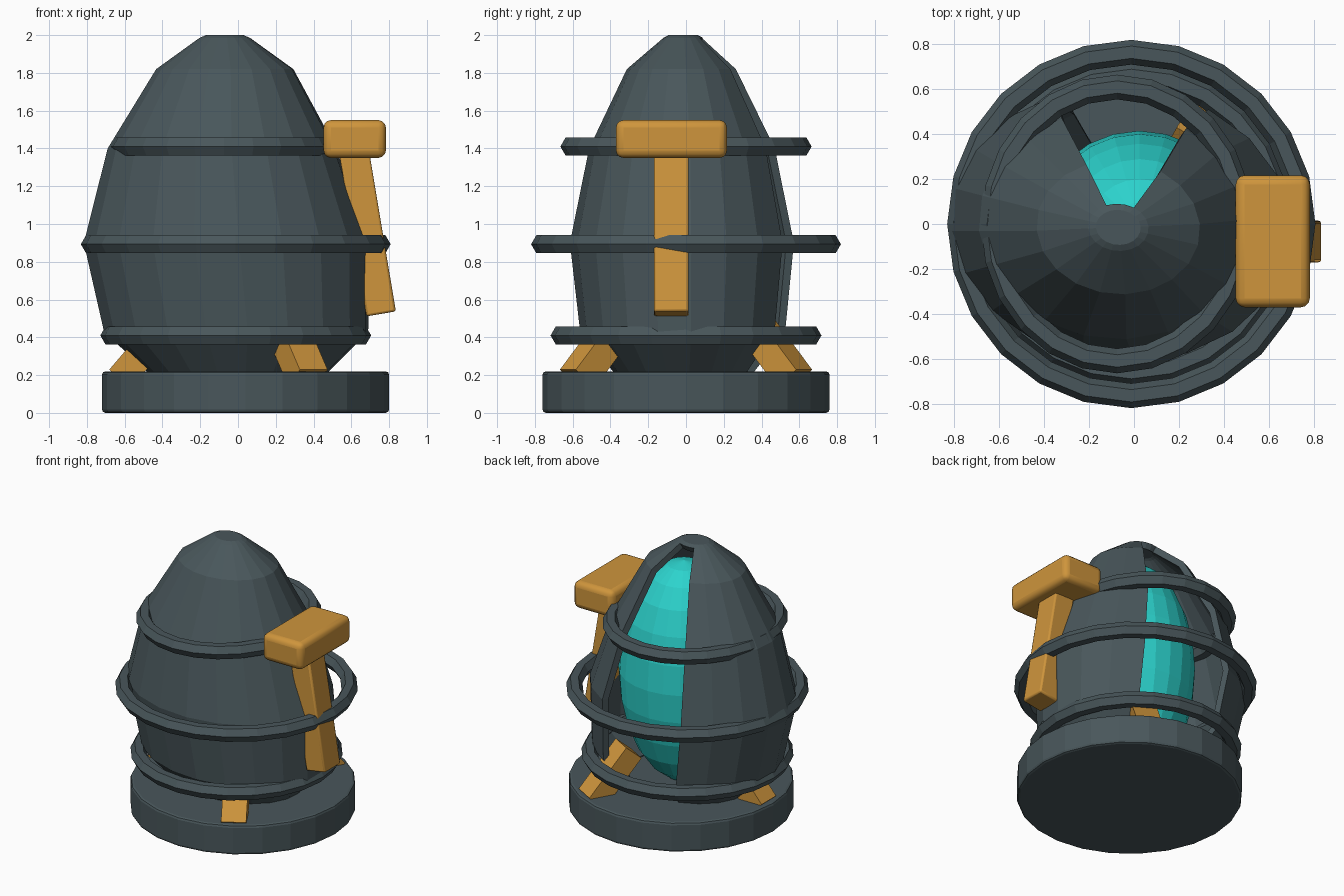
import bpy, bmesh
from math import sin, cos, pi, radians, atan2
from mathutils import Vector, Matrix

cube = bpy.data.objects.get("Cube")
if cube:
    bpy.data.objects.remove(cube, do_unlink=True)


def material(name, rgb):
    m = bpy.data.materials.new(name)
    m.use_nodes = True
    m.diffuse_color = (*rgb, 1)
    m.node_tree.nodes["Principled BSDF"].inputs["Base Color"].default_value = (*rgb, 1)
    return m


SLATE = material("dark_slate", (0.066, 0.094, 0.104))
ORANGE = material("amber_orange", (0.62, 0.3, 0.045))
TEAL = material("bright_teal", (0.025, 0.65, 0.61))
SIDES = 24


def make(name, bm, mat):
    bmesh.ops.recalc_face_normals(bm, faces=bm.faces)
    mesh = bpy.data.meshes.new(name)
    bm.to_mesh(mesh)
    bm.free()
    mesh.materials.append(mat)
    ob = bpy.data.objects.new(name, mesh)
    bpy.context.collection.objects.link(ob)
    return ob


def bevel(ob, width, segments=2):
    mod = ob.modifiers.new("bevel", "BEVEL")
    mod.width, mod.segments = width, segments
    mod.limit_method, mod.angle_limit = "ANGLE", radians(40)


def smooth(ob):
    bpy.ops.object.select_all(action="DESELECT")
    ob.select_set(True)
    bpy.context.view_layer.objects.active = ob
    bpy.ops.object.shade_smooth_by_angle(angle=radians(35))


def box(name, size, center, mat, tilt=0, turn=0):
    bm = bmesh.new()
    place = (Matrix.Translation(center) @ Matrix.Rotation(turn, 4, "Z")
             @ Matrix.Rotation(tilt, 4, "Y") @ Matrix.Diagonal((*size, 1)))
    bmesh.ops.create_cube(bm, size=1, matrix=place)
    return make(name, bm, mat)


def hoop(name, z, cx, rx, ry, tube=0.055):
    # Elliptical band with a hexagonal cross-section
    bm = bmesh.new()
    rows = []
    for i in range(SIDES):
        a = 2 * pi * i / SIDES
        rows.append([bm.verts.new((cx + (rx + tube * cos(b)) * cos(a),
                                   (ry + tube * cos(b)) * sin(a),
                                   z + tube * sin(b)))
                     for b in (k * pi / 3 for k in range(6))])
    for i in range(SIDES):
        p, q = rows[i], rows[(i + 1) % SIDES]
        for k in range(6):
            n = (k + 1) % 6
            bm.faces.new((p[k], q[k], q[n], p[n]))
    return make(name, bm, SLATE)


# Round base
bm = bmesh.new()
bmesh.ops.create_cone(bm, cap_ends=True, segments=SIDES, radius1=0.76, radius2=0.76,
                      depth=0.22, matrix=Matrix.Translation((0.04, 0, 0.11)))
bevel(make("base", bm, SLATE), 0.018)

# Oval shell, slightly turned, with three panels left out at the back:
# height, centre x, centre y, radius x, radius y
profile = [(2.0, -0.07, -0.015, 0.1, 0.078), (1.985, -0.07, -0.015, 0.135, 0.105),
           (1.82, -0.07, -0.015, 0.365, 0.298), (1.4, -0.085, -0.005, 0.608, 0.508),
           (0.9, -0.06, -0.002, 0.76, 0.612), (0.43, -0.01, 0, 0.703, 0.56),
           (0.2, 0, 0, 0.465, 0.37)]
PANELS, GAP = 20, (3, 4, 5)
turn = Matrix.Rotation(radians(-5), 3, "Z")
bm = bmesh.new()
rows = []
for z, cx, cy, rx, ry in profile:
    angles = [2 * pi * (i + 0.5) / PANELS for i in range(PANELS)]
    rows.append([bm.verts.new(Vector((cx, cy, z)) + turn @ Vector((rx * cos(a), ry * sin(a), 0)))
                 for a in angles])
bm.faces.new(rows[0])
for level, (p, q) in enumerate(zip(rows, rows[1:])):
    for i in range(PANELS):
        if level and i in GAP:
            continue
        n = (i + 1) % PANELS
        bm.faces.new((p[i], q[i], q[n], p[n]))
bmesh.ops.delete(bm, geom=[v for v in bm.verts if not v.link_faces], context="VERTS")
shell = make("shell", bm, SLATE)
wall = shell.modifiers.new("wall", "SOLIDIFY")
wall.thickness, wall.offset = 0.045, -1

# Glowing core inside the shell
bm = bmesh.new()
bmesh.ops.create_uvsphere(bm, u_segments=24, v_segments=12, radius=1,
                          matrix=Matrix.Translation((0.025, -0.015, 1.01))
                          @ Matrix.Diagonal((0.45, 0.43, 0.81, 1)))
make("core", bm, TEAL)

# Three hoops around the shell
hoop("lower_hoop", 0.41, -0.012, 0.662, 0.662)
hoop("middle_hoop", 0.893, -0.012, 0.765, 0.765)
hoop("upper_hoop", 1.41, -0.075, 0.552, 0.61)

# Slanted braces standing on the base, spaced around its centre
for i, name in enumerate(("back_brace", "side_brace", "front_brace")):
    spin = radians(60 + 120 * i)
    foot, top = Vector((0.665, 0, 0.18)), Vector((0.39, 0, 0.5))
    mid, run = (foot + top) / 2, top - foot
    center = Vector((0.04, 0, 0)) + Matrix.Rotation(spin, 3, "Z") @ mid
    box(name, (0.15, 0.17, run.length), center, ORANGE,
        tilt=atan2(run.x, run.z), turn=spin)

# Mallet leaning on the side
handle = box("mallet_handle", (0.158, 0.185, 0.92), (0.682, -0.078, 0.978), ORANGE,
             tilt=radians(-9.5))
bevel(handle, 0.012, 2)
head = box("mallet_head", (0.33, 0.588, 0.2), (0.618, -0.077, 1.45), ORANGE)
bevel(head, 0.04, 3)
smooth(handle)
smooth(head)
